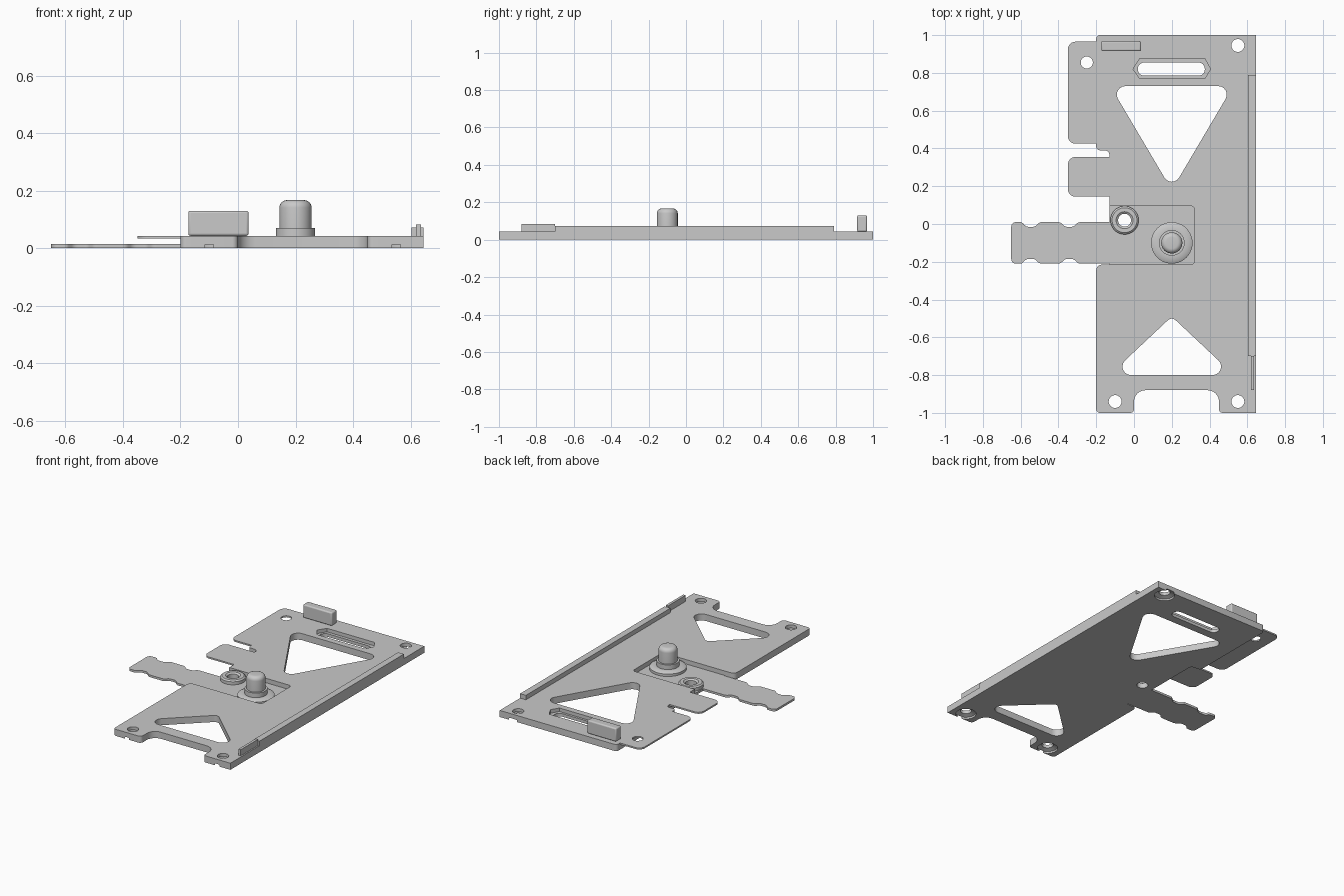
import bpy, bmesh, math
from mathutils import Vector

cube = bpy.data.objects.get("Cube")
if cube:
    bpy.data.objects.remove(cube, do_unlink=True)

grey = bpy.data.materials.new("machined grey")
grey.use_nodes = True
tone = (0.585, 0.585, 0.585, 1)
grey.diffuse_color = tone
grey.node_tree.nodes["Principled BSDF"].inputs["Base Color"].default_value = tone

THIN, TAB, TOP = 0.014, 0.033, 0.043


def finish(name, bm):
    bmesh.ops.recalc_face_normals(bm, faces=bm.faces[:])
    mesh = bpy.data.meshes.new(name)
    bm.to_mesh(mesh)
    bm.free()
    mesh.materials.append(grey)
    obj = bpy.data.objects.new(name, mesh)
    bpy.context.collection.objects.link(obj)
    return obj


def fillet(corners, steps=6):
    """Turn (x, y, radius) corners into a rounded outline."""
    out = []
    for i, (x, y, r) in enumerate(corners):
        p = Vector((x, y))
        if r == 0:
            out.append(p)
            continue
        a = (Vector(corners[i - 1][:2]) - p).normalized()
        b = (Vector(corners[(i + 1) % len(corners)][:2]) - p).normalized()
        half = math.acos(a.dot(b)) / 2
        centre = p + (a + b).normalized() * (r / math.sin(half))
        start = p + a * (r / math.tan(half)) - centre
        end = p + b * (r / math.tan(half)) - centre
        a0 = math.atan2(start.y, start.x)
        sweep = math.remainder(math.atan2(end.y, end.x) - a0, math.tau)
        for k in range(steps + 1):
            t = a0 + sweep * k / steps
            out.append(centre + Vector((math.cos(t), math.sin(t))) * r)
    return out


def prism(name, corners, z0, z1):
    bm = bmesh.new()
    face = bm.faces.new([bm.verts.new((p.x, p.y, z0)) for p in fillet(corners)])
    new = bmesh.ops.extrude_face_region(bm, geom=[face])["geom"]
    bmesh.ops.translate(bm, vec=(0, 0, z1 - z0),
                        verts=[v for v in new if isinstance(v, bmesh.types.BMVert)])
    # The starting face may be left behind or consumed, so close the base if open
    rim = [e for e in bm.edges if e.is_boundary]
    if rim:
        bmesh.ops.contextual_create(bm, geom=rim)
    return finish(name, bm)


def rect(x0, x1, y0, y1, r=0):
    return [(x0, y0, r), (x1, y0, r), (x1, y1, r), (x0, y1, r)]


def lathe(name, x, y, profile, closed=False, n=40):
    """Revolve (radius, z) points about a vertical axis; caps open ends."""
    bm = bmesh.new()
    rings = [[bm.verts.new((x + r * math.cos(math.tau * k / n),
                            y + r * math.sin(math.tau * k / n), z))
              for k in range(n)] for r, z in profile]
    pairs = list(zip(rings, rings[1:]))
    if closed:
        pairs.append((rings[-1], rings[0]))
    else:
        bm.faces.new(rings[0])
        bm.faces.new(rings[-1])
    for a, b in pairs:
        for k in range(n):
            j = (k + 1) % n
            bm.faces.new((a[k], a[j], b[j], b[k]))
    return finish(name, bm)


def cut(target, cutter):
    cutter.hide_render = True
    mod = target.modifiers.new("cut", "BOOLEAN")
    mod.operation, mod.solver, mod.object = "DIFFERENCE", "EXACT", cutter
    bpy.context.view_layer.objects.active = target
    bpy.ops.object.modifier_apply(modifier=mod.name)
    bpy.data.objects.remove(cutter, do_unlink=True)


# Main plate with its front notch and stepped left edge
plate = prism("base_plate", [
    (-0.2, -1, 0.02), (0, -1, 0.02), (0, -0.88, 0.06), (0.45, -0.88, 0.06),
    (0.45, -1, 0.02), (0.645, -1, 0), (0.645, 1, 0), (-0.2, 1, 0.02),
    (-0.2, 0.39, 0.02), (-0.13, 0.39, 0.025), (-0.13, -0.215, 0),
    (-0.2, -0.215, 0.03)], 0, TOP)

# Triangular windows
cut(plate, prism("rear_window", [(-0.125, 0.73, 0.045), (0.2, 0.18, 0.045),
                                 (0.525, 0.73, 0.045)], -0.1, 0.1))
cut(plate, prism("front_window", [(-0.13, -0.8, 0.045), (0.53, -0.8, 0.045),
                                  (0.2, -0.49, 0.03)], -0.1, 0.1))

# Slot in a six-sided recess
cut(plate, prism("slot_recess", [(-0.005, 0.82, 0), (0.03, 0.77, 0), (0.375, 0.77, 0),
                                 (0.405, 0.82, 0), (0.375, 0.875, 0), (0.03, 0.875, 0)],
                 0.02, 0.1))
cut(plate, prism("slot", rect(0.02, 0.375, 0.785, 0.855, 0.034), -0.1, 0.1))

# Pocket for the post and pivot ring
cut(plate, prism("pocket", rect(-0.3, 0.32, -0.215, 0.095, 0.02), THIN, 0.1))

# Screw holes, countersunk underneath
for x, y in [(0.55, 0.945), (0.55, -0.94), (-0.1, -0.94)]:
    cut(plate, lathe("screw_hole", x, y, [(0.062, -0.01), (0.062, 0.012),
                                          (0.034, 0.022), (0.034, 0.1)]))
cut(plate, lathe("pivot_hole", -0.05, 0.02, [(0.045, -0.1), (0.045, 0.1)]))

# Thin side tabs, flush with the top
rear_tab = prism("rear_tab", [(-0.35, 0.425, 0.04), (-0.2, 0.425, 0), (-0.2, 0.965, 0),
                              (-0.35, 0.965, 0.04)], TAB, TOP)
cut(rear_tab, lathe("tab_hole", -0.25, 0.855, [(0.032, -0.1), (0.032, 0.1)]))
prism("middle_tab", [(-0.35, 0.145, 0.04), (-0.13, 0.145, 0), (-0.13, 0.355, 0),
                     (-0.35, 0.355, 0.04)], TAB, TOP)

# Notched arm, symmetric about its centre line
edge = [(-0.13, 0.11, 0), (-0.295, 0.11, 0.03), (-0.32, 0.085, 0.03), (-0.365, 0.085, 0.03),
        (-0.39, 0.11, 0.03), (-0.5, 0.11, 0.03), (-0.525, 0.085, 0.03),
        (-0.57, 0.085, 0.03), (-0.595, 0.11, 0.02), (-0.65, 0.11, 0.025)]
prism("notched_arm", [(x, -0.1 + h, r) for x, h, r in edge]
      + [(x, -0.1 - h, r) for x, h, r in reversed(edge)], 0, THIN)

# Pivot ring
lathe("pivot_ring", -0.05, 0.02, [(0.034, 0), (0.045, 0), (0.045, THIN), (0.075, THIN),
                                  (0.075, 0.034), (0.066, 0.042), (0.045, 0.042),
                                  (0.034, 0.034)], closed=True)

# Post with flange, collar and domed tip
dome = [(0.03 + 0.026 * math.cos(a), 0.141 + 0.026 * math.sin(a))
        for a in [math.pi / 12 * k for k in range(7)]]
lathe("post", 0.2, -0.1, [(0.11, THIN), (0.11, 0.03), (0.092, 0.04), (0.068, 0.04),
                          (0.068, 0.07), (0.056, 0.07)] + dome)

# Side rail, its thin rib and the rear stop block
prism("side_rail", rect(0.603, 0.645, -0.7, 0.79), TOP, 0.072)
prism("rail_rib", rect(0.619, 0.636, -0.88, -0.7), TOP, 0.083)
block = prism("stop_block", rect(-0.173, 0.037, 0.915, 0.968), TOP, 0.13)
bev = block.modifiers.new("soft edges", "BEVEL")
bev.width, bev.segments = 0.008, 3

# Smooth round walls, keep hard edges
bpy.ops.object.select_all(action="DESELECT")
for obj in bpy.context.collection.objects:
    if obj.type == "MESH" and obj.data.materials and obj.data.materials[0] == grey:
        obj.select_set(True)
        bpy.context.view_layer.objects.active = obj
bpy.ops.object.shade_smooth_by_angle(angle=math.radians(30))
